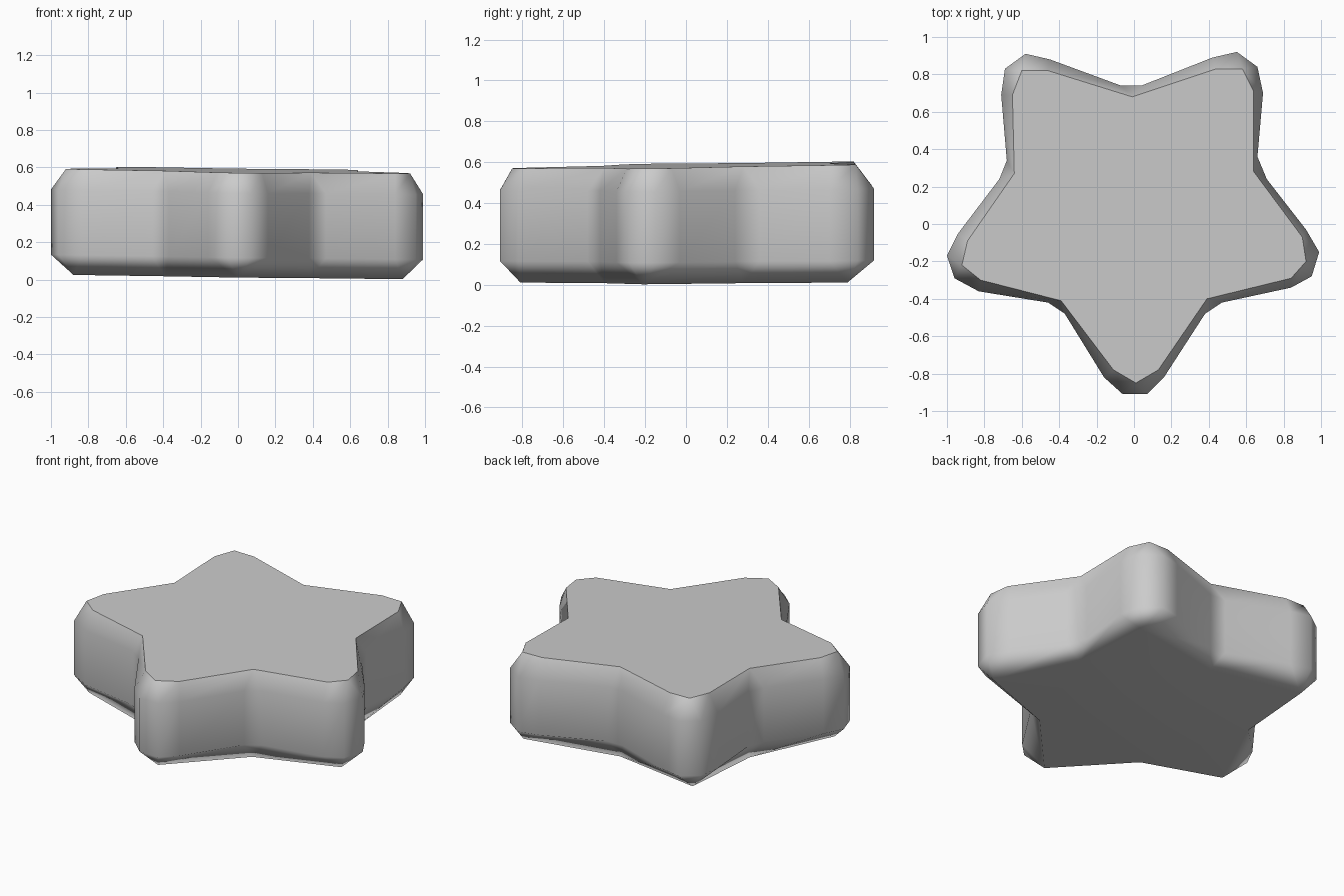
import bpy
import bmesh
from mathutils import Vector

default_cube = bpy.data.objects.get("Cube")
if default_cube:
    bpy.data.objects.remove(default_cube, do_unlink=True)

# Each arm: four points around the tip, then two in the valley that follows it
WALL = [
    (-.16, -.82), (-.06, -.91), (.07, -.91), (.16, -.82), (.38, -.48), (.47, -.42),
    (.84, -.34), (.95, -.28), (.99, -.15), (.92, -.03), (.71, .24), (.66, .36),
    (.69, .7), (.66, .84), (.55, .92), (.42, .89), (.04, .74), (-.07, .74),
    (-.45, .88), (-.58, .91), (-.69, .83), (-.71, .69), (-.68, .34), (-.72, .24),
    (-.94, -.05), (-1, -.17), (-.96, -.29), (-.83, -.36), (-.46, -.42), (-.37, -.48),
]
# Each arm: three points around the tip, then one in the valley
TOP = [
    (-.11, -.78), (.01, -.85), (.13, -.78), (.39, -.4),
    (.84, -.29), (.92, -.2), (.9, -.07), (.64, .28),
    (.64, .71), (.58, .83), (.44, .83), (-.01, .68),
    (-.46, .82), (-.6, .82), (-.65, .69), (-.64, .27),
    (-.89, -.09), (-.92, -.22), (-.82, -.3), (-.39, -.41),
]
# Each arm: a single tip point, then one in the valley
BOTTOM = [
    (0, -.81), (.38, -.4), (.88, -.21), (.64, .28), (.6, .79),
    (-.01, .68), (-.6, .79), (-.64, .27), (-.88, -.25), (-.39, -.41),
]


def make_ring(bm, points, height, slope_y, pattern):
    """Add one slightly tilted ring, repeating corners so all rings line up."""
    verts = [bm.verts.new((x, y, height - .013 * x + slope_y * y)) for x, y in points]
    step = max(pattern) + 1
    arms = len(points) // step
    return [verts[arm * step + i] for arm in range(arms) for i in pattern]


def bridge(bm, low, high):
    """Join two rings; repeated corners turn quads into triangles."""
    count = len(low)
    for i in range(count):
        j = (i + 1) % count
        corners = list(dict.fromkeys((low[i], low[j], high[j], high[i])))
        if len(corners) > 2:
            bm.faces.new(corners)


bm = bmesh.new()
every = range(6)
rings = [
    make_ring(bm, BOTTOM, .015, .005, (0, 0, 0, 0, 1, 1)),
    make_ring(bm, WALL, .122, .005, every),
    make_ring(bm, WALL, .47, .008, every),
    make_ring(bm, TOP, .583, .015, (0, 1, 1, 2, 3, 3)),
]
for low, high in zip(rings, rings[1:]):
    bridge(bm, low, high)

# Flat caps, with a crisp rim around the top one
bm.faces.new(list(dict.fromkeys(reversed(rings[0]))))
top_face = bm.faces.new(list(dict.fromkeys(rings[-1])))
bmesh.ops.recalc_face_normals(bm, faces=bm.faces)
for face in bm.faces:
    face.smooth = True
for edge in top_face.edges:
    edge.smooth = False

mesh = bpy.data.meshes.new("star_body")
bm.to_mesh(mesh)
bm.free()
star = bpy.data.objects.new("star_body", mesh)
bpy.context.collection.objects.link(star)

# Large faces stay flat while the chamfers blend between them
weighted = star.modifiers.new("flat_face_shading", "WEIGHTED_NORMAL")
weighted.keep_sharp = True

# Plain grey material
grey = bpy.data.materials.new("light_grey")
grey.use_nodes = True
colour = (.6, .6, .6, 1)
grey.diffuse_color = colour
grey.node_tree.nodes["Principled BSDF"].inputs["Base Color"].default_value = colour
mesh.materials.append(grey)
